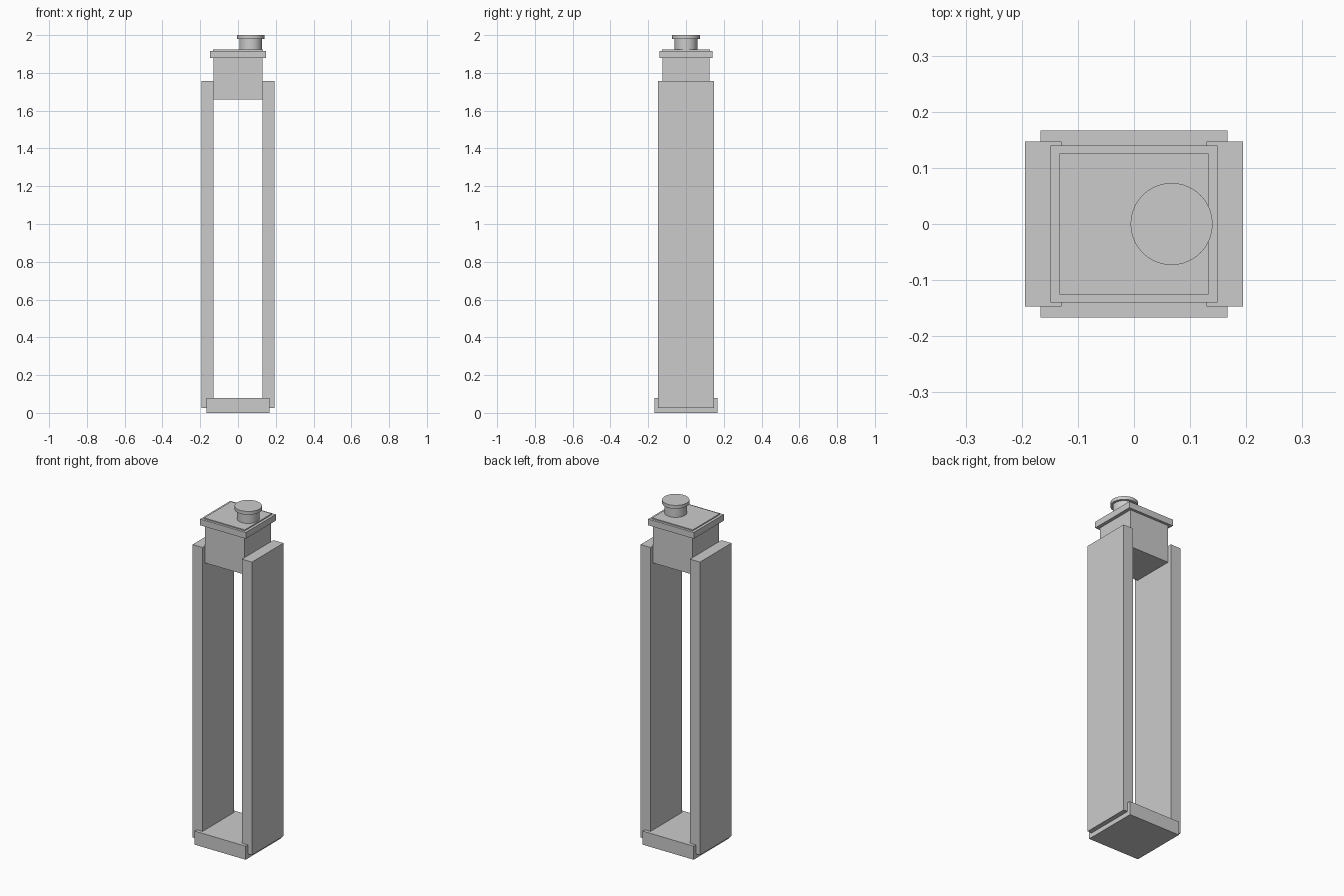
import bpy
import math

cube = bpy.data.objects.get("Cube")
if cube:
    bpy.data.objects.remove(cube, do_unlink=True)

# Single plain grey
grey = bpy.data.materials.new("plain_grey")
colour = (0.6, 0.6, 0.6, 1.0)
grey.use_nodes = True
grey.diffuse_color = colour
grey.node_tree.nodes["Principled BSDF"].inputs["Base Color"].default_value = colour


def finish(name):
    obj = bpy.context.object
    obj.name = name
    obj.data.materials.append(grey)
    return obj


def box(name, width, depth, bottom, top, x=0.0):
    bpy.ops.mesh.primitive_cube_add(size=1, location=(x, 0, (bottom + top) / 2))
    obj = finish(name)
    obj.scale = (width, depth, top - bottom)
    bpy.ops.object.transform_apply(location=False, rotation=False, scale=True)
    return obj


def disc(name, radius, bottom, top, x):
    bpy.ops.mesh.primitive_cylinder_add(
        vertices=64, radius=radius, depth=top - bottom,
        location=(x, 0, (bottom + top) / 2))
    obj = finish(name)
    bpy.ops.object.shade_smooth_by_angle(angle=math.radians(30))
    return obj


# Base block and the two tall side panels
box("base", 0.334, 0.334, 0.0, 0.08)
for side, sign in (("left", 1), ("right", -1)):
    box(side + "_panel", 0.065, 0.294, 0.027, 1.757, sign * 0.1615)

# Head block held between the panels, with its cap and thin top plate
box("head_block", 0.258, 0.25, 1.658, 1.88)
box("cap", 0.298, 0.28, 1.88, 1.917)
box("top_plate", 0.266, 0.252, 1.917, 1.923)

# Off-centre knob
disc("knob_neck", 0.06, 1.923, 1.98, 0.067)
disc("knob_head", 0.073, 1.98, 2.0, 0.067)
